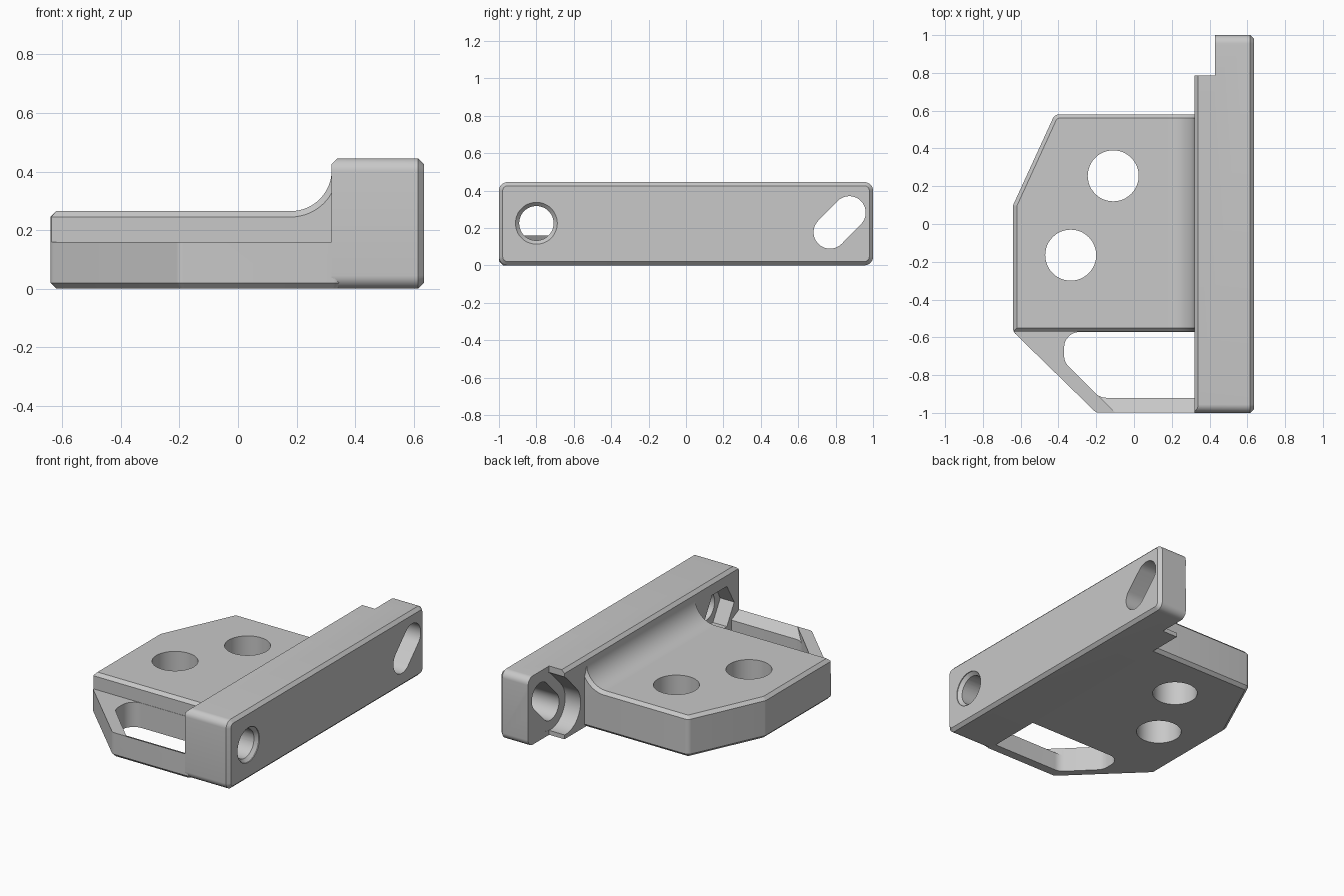
import bpy, bmesh
from math import sin, cos, pi, atan2, tan, radians
from mathutils import Vector

if "Cube" in bpy.data.objects:
    bpy.data.objects.remove(bpy.data.objects["Cube"])

grey = bpy.data.materials.new("plain_grey")
grey.use_nodes = True
grey.diffuse_color = (0.578, 0.578, 0.578, 1)
grey.node_tree.nodes["Principled BSDF"].inputs["Base Color"].default_value = grey.diffuse_color


def polygon(centre, r, n=48):
    return [(centre[0] + r * cos(2 * pi * i / n), centre[1] + r * sin(2 * pi * i / n)) for i in range(n)]


def capsule(p, q, r, n=20):
    d = atan2(q[1] - p[1], q[0] - p[0])
    out = []
    for c, start in ((q, d - pi / 2), (p, d + pi / 2)):
        out += [(c[0] + r * cos(start + pi * i / n), c[1] + r * sin(start + pi * i / n)) for i in range(n + 1)]
    return out


def rounded(points, r, n=6):
    """Round every corner of a convex outline."""
    pts = [Vector(p) for p in points]
    out = []
    for i, p in enumerate(pts):
        a, b = (pts[i - 1] - p).normalized(), (pts[(i + 1) % len(pts)] - p).normalized()
        half = a.angle(b) / 2
        centre = p + (a + b).normalized() * r / sin(half)
        s, e = p + a * r / tan(half) - centre, p + b * r / tan(half) - centre
        for k in range(n + 1):
            out.append(centre + s.lerp(e, k / n).normalized() * r)
    return out


def inset(pts, c):
    """Move an outline inwards by c."""
    m = len(pts)
    area = sum(pts[i - 1].x * pts[i].y - pts[i].x * pts[i - 1].y for i in range(m))
    sign = 1 if area > 0 else -1
    out = []
    for i, p in enumerate(pts):
        d1, d2 = (p - pts[i - 1]).normalized(), (pts[(i + 1) % m] - p).normalized()
        n1, n2 = Vector((-d1.y, d1.x)) * sign, Vector((-d2.y, d2.x)) * sign
        out.append(p + (n1 + n2) * c / (1 + n1.dot(n2)))
    return out


PLACE = {"x": lambda u, v, w: (w, u, v), "y": lambda u, v, w: (u, w, v), "z": lambda u, v, w: (u, v, w)}


def prism(name, outline, axis, lo, hi, c_lo=0, c_hi=0):
    """Extrude an outline along an axis, with optional chamfered ends."""
    outline = [Vector(p) for p in outline]
    layers = [(outline, lo + c_lo), (outline, hi - c_hi)]
    if c_lo:
        layers.insert(0, (inset(outline, c_lo), lo))
    if c_hi:
        layers.append((inset(outline, c_hi), hi))
    bm = bmesh.new()
    rings = [[bm.verts.new(PLACE[axis](p.x, p.y, w)) for p in pts] for pts, w in layers]
    for a, b in zip(rings, rings[1:]):
        for i in range(len(a)):
            bm.faces.new((a[i - 1], a[i], b[i], b[i - 1]))
    bm.faces.new(rings[0])
    bm.faces.new(rings[-1])
    bmesh.ops.recalc_face_normals(bm, faces=bm.faces)
    mesh = bpy.data.meshes.new(name)
    bm.to_mesh(mesh)
    bm.free()
    mesh.materials.append(grey)
    ob = bpy.data.objects.new(name, mesh)
    bpy.context.scene.collection.objects.link(ob)
    return ob


def closed_volume(mesh):
    """Volume of a mesh, or None if it is not a closed solid."""
    bm = bmesh.new()
    bm.from_mesh(mesh)
    closed = len(bm.faces) > 3 and all(len(e.link_faces) == 2 for e in bm.edges)
    volume = bm.calc_volume() if closed else None
    bm.free()
    return volume


def cut(target, cutters):
    """Subtract each cutter, taking the first solver that leaves a sound solid."""
    for cutter in cutters:
        cutter.hide_render = True
        before = closed_volume(target.data) or 10
        for solver in ("MANIFOLD", "EXACT"):
            mod = target.modifiers.new("cut", "BOOLEAN")
            mod.object, mod.operation, mod.solver = cutter, "DIFFERENCE", solver
            bpy.context.view_layer.update()
            dg = bpy.context.evaluated_depsgraph_get()
            mesh = bpy.data.meshes.new_from_object(target.evaluated_get(dg))
            target.modifiers.clear()
            after = closed_volume(mesh)
            if after and 0.3 * before < after < before - 1e-7:
                target.data = mesh
                break
        bpy.data.objects.remove(cutter)


# Plate body, lowered at the front into an open frame
body = prism("plate_body", rounded([(-0.64, -0.57), (-0.2, -0.999), (0.36, -0.999), (0.36, 0.58), (-0.42, 0.58),
                                    (-0.64, 0.1)], 0.035), "z", 0, 0.265, 0.02, 0.02)
lowering = prism("lowering_cutter", [(-1.2, 0.16), (-0.57, 0.16), (-0.57, 0.4), (-1.2, 0.4)], "x", -1, 1)
front_edge = prism("front_edge_cutter", [(-0.59, 0.225), (-0.54, 0.275), (-0.59, 0.275)], "x", -1, 1)
window = prism("window_cutter", rounded([(0.6, -0.572), (0.6, -0.92), (-0.18, -0.92), (-0.37, -0.73),
                                         (-0.37, -0.572)], 0.08), "z", -0.1, 0.3)
slope = prism("bar_slope_cutter", [(-1.02, 0.17), (-0.9, 0.11), (-0.9, 0.3), (-1.02, 0.3)], "x", -0.2, 0.5)
for v in slope.data.vertices:
    if v.co.x < 0:
        v.co.x = -0.178 - (v.co.y + 0.92)
holes = [prism("hole_cutter", polygon(c, 0.135), "z", -0.1, 0.5) for c in ((-0.11, 0.255), (-0.335, -0.165))]
cut(body, [lowering, front_edge, window, slope] + holes)

# Concave sweep from the plate up to the rail
R = 0.14
arc = [(0.18 + R * sin(t * pi / 32), 0.265 + R - R * cos(t * pi / 32)) for t in range(17)]
sweep = prism("sweep", [(0.1, 0.18), (0.1, 0.264)] + arc + [(0.37, 0.405), (0.37, 0.18)], "y", -0.57, 0.58, 0.02, 0.02)

# Tall side rail: stepped end, bolt hole with countersink and nut pocket, slanted slot with recess
rail = prism("rail", rounded([(-1, 0), (1, 0), (1, 0.445), (-1, 0.445)], 0.045), "x", 0.32, 0.635, c_hi=0.02)
bolt, low, high = (-0.8, 0.225), (0.77, 0.177), (0.873, 0.282)
cut(rail, [
    prism("edge_cutter", [(0.31, 0.415), (0.35, 0.455), (0.31, 0.455)], "y", -1.2, 1.2),
    prism("step_cutter", [(0.2, 0.785), (0.43, 0.785), (0.43, 1.2), (0.2, 1.2)], "z", -0.1, 0.6),
    prism("bolt_cutter", polygon(bolt, 0.092), "x", 0.2, 0.8),
    prism("countersink_cutter", polygon(bolt, 0.112), "x", 0.61, 0.7, c_lo=0.02),
    prism("nut_cutter", polygon(bolt, 0.15, 6), "x", 0.25, 0.42),
    prism("slot_cutter", capsule(low, high, 0.088), "x", 0.2, 0.8),
    prism("recess_cutter", capsule(low, high, 0.15), "x", 0.25, 0.431),
])

# Smooth curves, sharp edges
for ob in (body, sweep, rail):
    for other in bpy.context.selected_objects:
        other.select_set(False)
    ob.select_set(True)
    bpy.context.view_layer.objects.active = ob
    bpy.ops.object.shade_smooth_by_angle(angle=radians(25))
